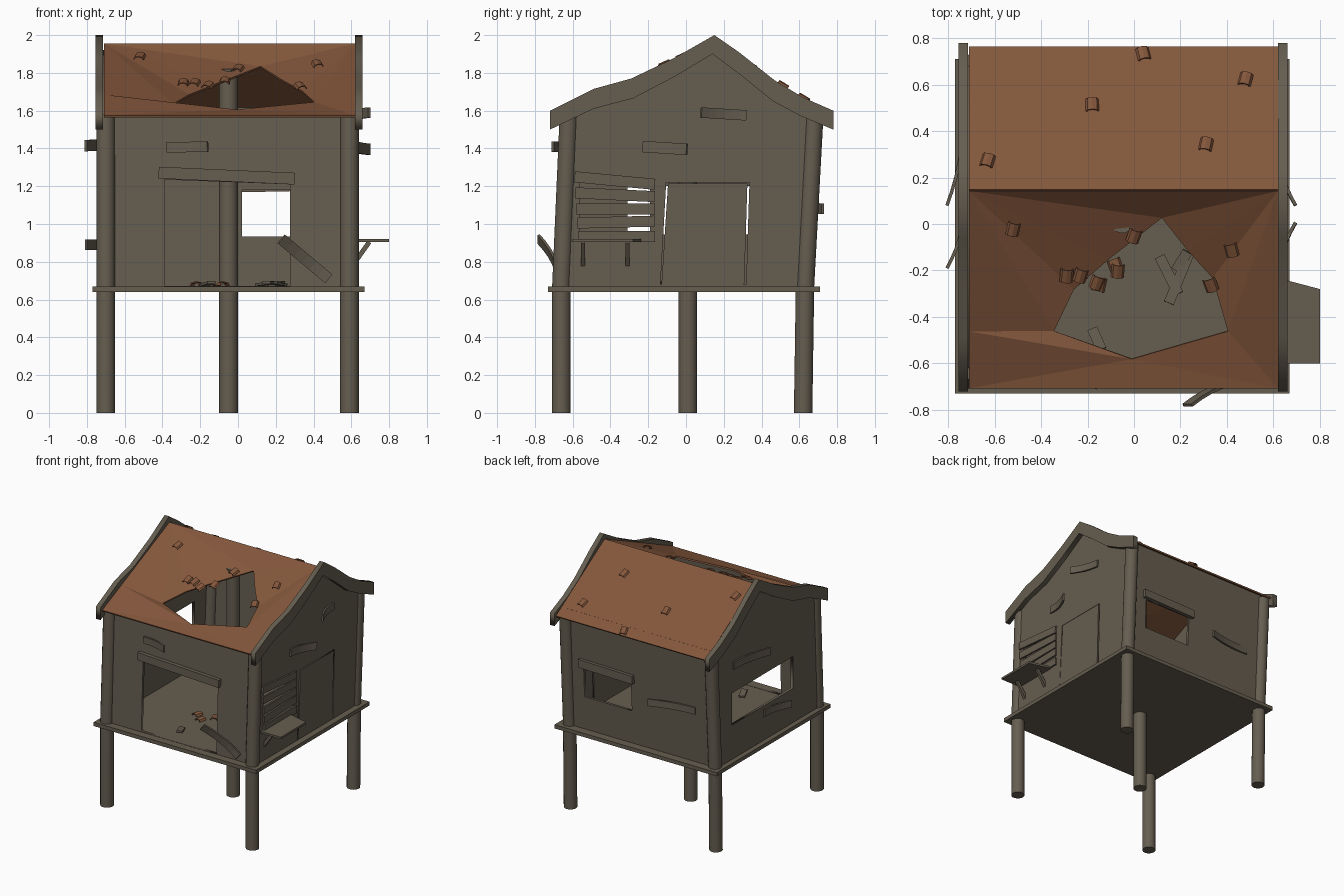
import bpy, bmesh, math, random
from mathutils import Vector, Matrix

if "Cube" in bpy.data.objects:
    bpy.data.objects.remove(bpy.data.objects["Cube"])
random.seed(4)


def make_material(name, colour):
    mat = bpy.data.materials.new(name)
    mat.use_nodes = True
    mat.diffuse_color = colour
    mat.node_tree.nodes["Principled BSDF"].inputs["Base Color"].default_value = colour
    return mat


wood = make_material("weathered_wood", (0.13, 0.11, 0.08, 1))
clay = make_material("clay_roof", (0.23, 0.095, 0.045, 1))


def add_mesh(name, verts, faces, mat, thickness=0.0, offset=0.0):
    mesh = bpy.data.meshes.new(name)
    mesh.from_pydata([tuple(v) for v in verts], [], faces)
    mesh.materials.append(mat)
    obj = bpy.data.objects.new(name, mesh)
    bpy.context.collection.objects.link(obj)
    bm = bmesh.new()
    bm.from_mesh(mesh)
    bmesh.ops.recalc_face_normals(bm, faces=bm.faces)
    bm.to_mesh(mesh)
    bm.free()
    if thickness:
        solid = obj.modifiers.new("thickness", "SOLIDIFY")
        solid.thickness = thickness
        solid.offset = offset
    return obj


def box(name, low, high):
    verts = [(x, y, z) for x in (low[0], high[0])
             for y in (low[1], high[1]) for z in (low[2], high[2])]
    faces = [(0, 1, 3, 2), (4, 6, 7, 5), (0, 4, 5, 1), (2, 3, 7, 6), (0, 2, 6, 4), (1, 5, 7, 3)]
    return add_mesh(name, verts, faces, wood)


def post(name, rings, radius=0.05, sides=14):
    """Round post through a list of ring centres."""
    verts, faces = [], []
    for centre in rings:
        for i in range(sides):
            a = math.tau * i / sides
            verts.append(Vector(centre) + radius * Vector((math.cos(a), math.sin(a), 0)))
    for r in range(len(rings) - 1):
        for i in range(sides):
            j, k = (i + 1) % sides, r * sides
            faces.append((k + i, k + j, k + sides + j, k + sides + i))
    faces.append(tuple(range(sides)))
    faces.append(tuple(range(len(verts) - sides, len(verts))))
    obj = add_mesh(name, verts, faces, wood)
    bpy.context.view_layer.objects.active = obj
    obj.select_set(True)
    bpy.ops.object.shade_smooth_by_angle(angle=math.radians(40))
    obj.select_set(False)


def panel(name, loops, thickness, place):
    """Flat panel from an outline plus hole outlines, laid out by a matrix."""
    curve = bpy.data.curves.new(name, "CURVE")
    curve.dimensions, curve.fill_mode = "2D", "BOTH"
    curve.extrude = thickness / 2
    for loop in loops:
        spline = curve.splines.new("POLY")
        spline.points.add(len(loop) - 1)
        for point, (u, v) in zip(spline.points, loop):
            point.co = (u, v, 0, 1)
        spline.use_cyclic_u = True
    temp = bpy.data.objects.new(name + "_outline", curve)
    bpy.context.collection.objects.link(temp)
    graph = bpy.context.evaluated_depsgraph_get()
    mesh = bpy.data.meshes.new_from_object(temp.evaluated_get(graph))
    bpy.data.objects.remove(temp)
    mesh.transform(place)
    mesh.materials.clear()
    mesh.materials.append(wood)
    mesh.name = name
    bpy.context.collection.objects.link(bpy.data.objects.new(name, mesh))


def plank(name, start, end, width, normal, bend=0.0, thick=0.014):
    """Board from start to end; the end curls out along the normal."""
    a, b, n = Vector(start), Vector(end), Vector(normal).normalized()
    side = n.cross(b - a).normalized() * width / 2
    steps = 6 if bend else 1
    verts = []
    for i in range(steps + 1):
        t = i / steps
        mid = a.lerp(b, t) + n * bend * t * t
        verts += [mid - side, mid + side]
    faces = [(2 * i, 2 * i + 1, 2 * i + 3, 2 * i + 2) for i in range(steps)]
    return add_mesh(name, verts, faces, wood, thick)


def rect(u0, u1, v0, v1):
    return [(u0, v0), (u1, v0), (u1, v1), (u0, v1)]


def facing_x(x):
    return Matrix(((0, 0, 1, x), (1, 0, 0, 0), (0, 1, 0, 0), (0, 0, 0, 1)))


def facing_y(y, lean):
    return Matrix(((1, 0, 0, 0), (0, lean, -1, y), (0, 1, 0, 0), (0, 0, 0, 1)))


# Platform and posts
LEFT, RIGHT, FLOOR = -0.70, 0.59, 0.67
box("platform", (-0.77, -0.73, 0.64), (0.67, 0.71, FLOOR))
for side, x in (("right", LEFT), ("left", RIGHT)):
    post("front_post_" + side, [(x, -0.66, 0), (x, -0.66, FLOOR), (x, -0.62, 1.58)])
    post("back_post_" + side, [(x, 0.62, 0), (x, 0.63, FLOOR), (x, 0.68, 1.59)])
post("centre_post", [(-0.05, 0.01, 0), (-0.05, 0.01, 1.82)])

# Front and back walls with openings
doorway = [(-0.39, FLOOR + 0.002), (0.275, FLOOR + 0.002), (0.275, 1.21), (-0.39, 1.235)]
panel("front_wall", [rect(LEFT, RIGHT, FLOOR, 1.59), doorway], 0.02, facing_y(-0.685, 0.04))
panel("back_wall", [rect(LEFT, RIGHT, FLOOR, 1.62), rect(0.02, 0.44, 0.935, 1.18)],
      0.02, facing_y(0.60, 0.05))

# Gable walls, side window, and a skewed side door
gable = [(-0.66, FLOOR), (0.63, FLOOR), (0.68, 1.59), (0.145, 1.92), (-0.62, 1.59)]
door_gap = [(-0.135, 0.68), (0.318, 0.68), (0.336, 1.22), (-0.105, 1.22)]
door = [(-0.13, 0.675), (0.308, 0.675), (0.325, 1.215), (-0.095, 1.215)]
panel("left_wall", [gable, door_gap, rect(-0.56, -0.19, 0.92, 1.22)], 0.02, facing_x(RIGHT + 0.02))
panel("side_door", [door], 0.025, facing_x(RIGHT + 0.02))
panel("right_wall", [gable, rect(-0.31, 0.46, 0.945, 1.2)], 0.02, facing_x(LEFT - 0.02))

# Wavy gable boards
top_edge = [(-0.72, 1.6), (-0.49, 1.715), (-0.29, 1.77), (-0.06, 1.88), (0.15, 2.0),
            (0.28, 1.91), (0.47, 1.76), (0.62, 1.67), (0.78, 1.6)]
low_edge = [(0.78, 1.5), (0.61, 1.57), (0.46, 1.65), (0.3, 1.78), (0.14, 1.9),
            (-0.06, 1.78), (-0.28, 1.665), (-0.49, 1.61), (-0.72, 1.5)]
for side, x in (("right", -0.735), ("left", 0.64)):
    panel("gable_board_" + side, [top_edge + low_edge], 0.04, facing_x(x))

# Roof slopes: the front one sags around a ragged hole
RIDGE_Y, RIDGE_Z, EAVE_Z = 0.145, 1.95, 1.57
X0, X1, FRONT, BACK = -0.71, 0.62, -0.705, 0.76


def roof_z(y):
    edge = FRONT if y < RIDGE_Y else BACK
    return RIDGE_Z + (EAVE_Z - RIDGE_Z) * (y - RIDGE_Y) / (edge - RIDGE_Y)


rim = [(x, y, roof_z(y)) for x, y in
       ((X0, RIDGE_Y), (X1, RIDGE_Y), (X1, FRONT), (X0, FRONT), (X0, -0.46))]
hole = [(0.12, 0.03, 1.83), (0.23, -0.11, 1.76), (0.34, -0.23, 1.70), (0.405, -0.46, 1.64),
        (-0.01, -0.58, 1.60), (-0.345, -0.46, 1.63), (-0.26, -0.28, 1.68), (-0.11, -0.15, 1.74)]
A, B, C, D, E = range(5)
H = range(5, 13)
sag = [(A, B, H[0]), (B, H[1], H[0]), (B, H[2], H[1]), (B, H[3], H[2]), (B, C, H[3]),
       (C, H[4], H[3]), (C, D, H[4]), (D, E, H[4]), (E, H[5], H[4]), (E, A, H[5]),
       (A, H[6], H[5]), (A, H[7], H[6]), (A, H[0], H[7])]
add_mesh("front_roof", rim + hole, sag, clay, 0.012)
back = [(x, y, roof_z(y)) for x, y in ((X0, RIDGE_Y), (X1, RIDGE_Y), (X1, BACK), (X0, BACK))]
add_mesh("back_roof", back, [(0, 1, 2, 3)], clay, 0.012)


def tile(name, x, y, z, pitch):
    """Small curved roof tile."""
    verts = []
    for end in (-0.03, 0.03):
        for i in range(5):
            a = math.pi * i / 4
            verts.append(Vector((0.026 * math.cos(a), end, 0.018 * math.sin(a))))
    turn = Matrix.Rotation(pitch, 4, "X") @ Matrix.Rotation(random.uniform(-0.4, 0.4), 4, "Z")
    verts = [Vector((x, y, z)) + turn @ v for v in verts]
    add_mesh(name, verts, [(i, i + 1, i + 6, i + 5) for i in range(4)], clay, 0.006)


# Loose tiles on the roof and on the floor
for x, y in ((-0.52, -0.02), (0.0, -0.05), (-0.29, -0.22), (-0.23, -0.22), (-0.16, -0.25),
             (-0.07, -0.2), (0.33, -0.26), (0.42, -0.11), (0.04, 0.73), (0.48, 0.62),
             (-0.18, 0.51), (0.31, 0.34), (-0.63, 0.27)):
    sunk = 0.05 if y < RIDGE_Y and abs(x) < 0.4 else 0.0
    tile("roof_tile", x, y, roof_z(y) + 0.005 - sunk, 0.42 if y < RIDGE_Y else -0.55)
for x, y in ((-0.22, -0.2), (-0.15, -0.26), (-0.08, -0.18)):
    tile("fallen_tile", x, y, FLOOR + 0.004, 0)

# Fallen boards on the floor
UP = (0, 0, 1)
for a, b in (((0.11, -0.14), (0.19, -0.3)), ((0.24, -0.12), (0.15, -0.34)),
             ((0.18, -0.2), (0.23, -0.12)), ((-0.18, -0.45), (-0.14, -0.54))):
    plank("floor_board", (*a, 0.678), (*b, 0.69), 0.045, UP)

# Boards across the side window
for i, (z, drop) in enumerate(((1.25, 0.04), (1.165, 0.02), (1.08, 0.0), (1.005, -0.01), (0.935, 0.0))):
    plank("window_slat", (0.63, -0.59 + 0.005 * i, z), (0.63, -0.165, z - drop), 0.058, (1, 0, 0))

# Shelf under the side window
shelf = [(0.61, -0.6), (0.8, -0.6), (0.8, -0.28), (0.61, -0.23)]
add_mesh("shelf", [(x, y, 0.912) for x, y in shelf], [(0, 1, 2, 3)], wood, 0.016)
for y in (-0.545, -0.31):
    plank("shelf_bracket", (0.61, y, 0.785), (0.695, y, 0.905), 0.025, (0, 1, 0), thick=0.02)

# Lintels and curling wall boards
FACE, REAR, EAST, WEST = (0, -1, 0), (0, 1, 0), (1, 0, 0), (-1, 0, 0)
plank("door_lintel", (-0.42, -0.66, 1.272), (0.3, -0.66, 1.24), 0.062, FACE, thick=0.03)
plank("window_lintel", (-0.01, 0.682, 1.2), (0.47, 0.682, 1.21), 0.065, REAR, thick=0.03)
plank("front_board_high", (-0.38, -0.65, 1.405), (-0.16, -0.65, 1.41), 0.055, FACE, 0.055)
plank("front_board_low", (0.48, -0.68, 0.71), (0.23, -0.68, 0.92), 0.06, FACE, 0.1)
plank("back_board", (-0.55, 0.665, 1.09), (-0.17, 0.665, 1.08), 0.055, REAR, 0.06)
plank("left_board_low", (0.625, -0.23, 1.41), (0.625, 0.005, 1.395), 0.06, EAST, 0.07)
plank("left_board_high", (0.625, 0.32, 1.575), (0.625, 0.08, 1.59), 0.055, EAST, 0.07)
plank("right_board_high", (-0.735, 0.45, 1.42), (-0.735, 0.08, 1.415), 0.06, WEST, 0.07)
plank("right_board_low", (-0.735, 0.06, 0.89), (-0.735, -0.19, 0.89), 0.055, WEST, 0.07)
